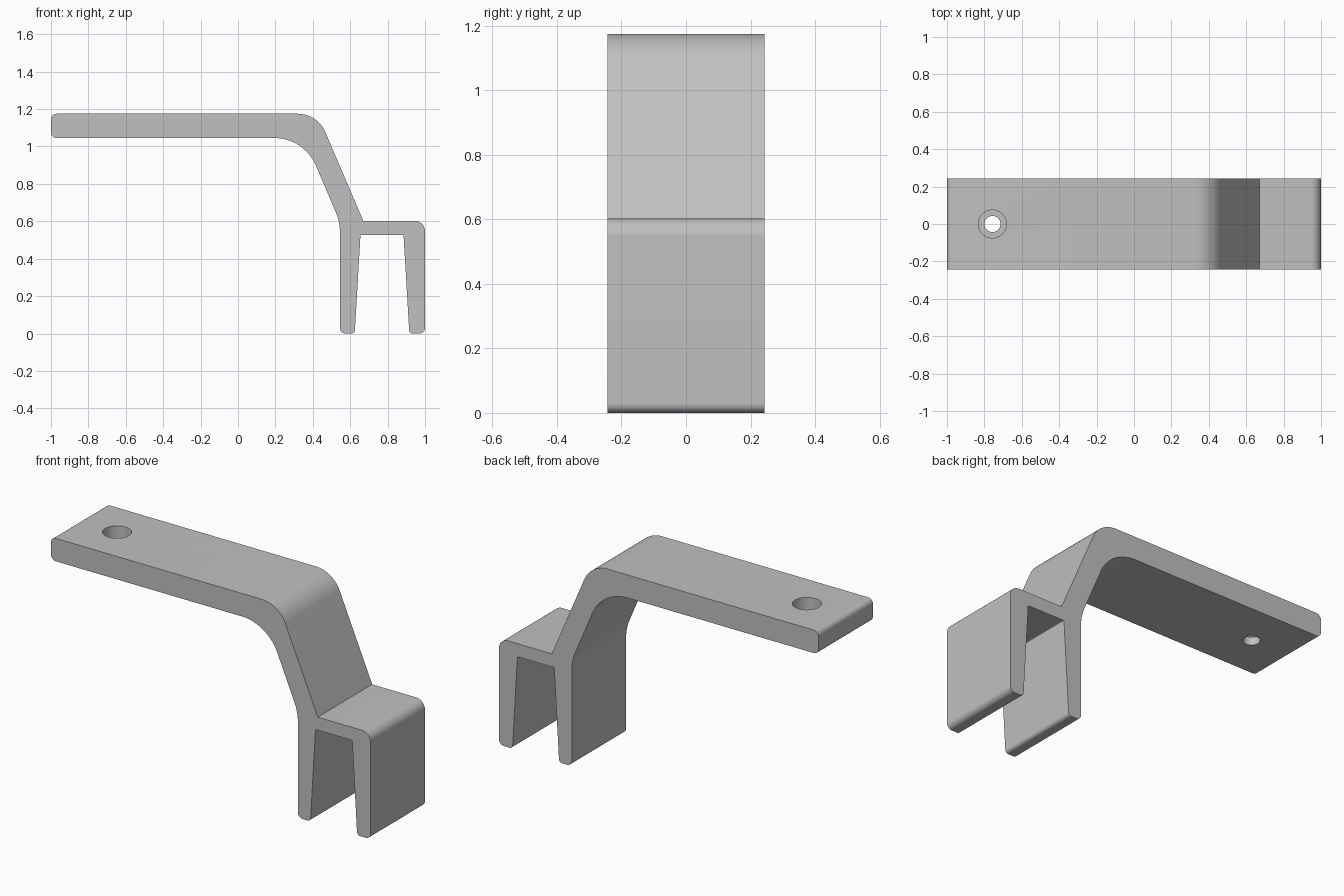
import bpy
import bmesh
import math
from mathutils import Vector

cube = bpy.data.objects.get("Cube")
if cube:
    bpy.data.objects.remove(cube, do_unlink=True)

HALF_WIDTH = 0.243

grey = bpy.data.materials.new("plain grey")
grey.use_nodes = True
colour = (0.53, 0.53, 0.53, 1)
grey.diffuse_color = colour
grey.node_tree.nodes["Principled BSDF"].inputs["Base Color"].default_value = colour


def make_object(name, bm):
    bmesh.ops.recalc_face_normals(bm, faces=bm.faces)
    mesh = bpy.data.meshes.new(name)
    bm.to_mesh(mesh)
    bm.free()
    mesh.materials.append(grey)
    obj = bpy.data.objects.new(name, mesh)
    bpy.context.collection.objects.link(obj)
    return obj


def rounded(corners):
    """Replace each corner (x, z, radius) by an arc tangent to its two sides."""
    points = []
    for i, (x, z, radius) in enumerate(corners):
        here = Vector((x, z))
        if radius == 0:
            points.append(here)
            continue
        to_prev = (Vector(corners[i - 1][:2]) - here).normalized()
        to_next = (Vector(corners[(i + 1) % len(corners)][:2]) - here).normalized()
        half = to_prev.angle(to_next) / 2
        centre = here + (to_prev + to_next).normalized() * radius / math.sin(half)
        start = here + to_prev * radius / math.tan(half) - centre
        end = here + to_next * radius / math.tan(half) - centre
        sweep = math.pi - 2 * half
        steps = max(6, round(sweep / math.radians(5)))
        for k in range(steps + 1):
            t = k / steps
            points.append(centre + (start * math.sin((1 - t) * sweep)
                                    + end * math.sin(t * sweep)) / math.sin(sweep))
    return points


# Bracket side profile: arm, sloping neck and two-legged clip
profile = rounded([
    (-1, 1.045, 0.03), (0.354, 1.045, 0.24), (0.545, 0.596, 0.27),
    (0.545, 0, 0.03), (0.624, 0, 0.02), (0.655, 0.528, 0.005),
    (0.885, 0.528, 0.005), (0.916, 0, 0.02), (1, 0, 0.03),
    (1, 0.602, 0.055), (0.67, 0.602, 0), (0.425, 1.175, 0.16),
    (-1, 1.175, 0.03),
])
bm = bmesh.new()
side = bm.faces.new([bm.verts.new((p.x, -HALF_WIDTH, p.y)) for p in profile])
extruded = bmesh.ops.extrude_face_region(bm, geom=[side])["geom"]
bmesh.ops.translate(bm, vec=(0, 2 * HALF_WIDTH, 0),
                    verts=[v for v in extruded if isinstance(v, bmesh.types.BMVert)])
bracket = make_object("bracket", bm)


# Stepped screw hole: wide recess above a narrow through hole
def cut_hole(radius, bottom, top):
    bm = bmesh.new()
    bmesh.ops.create_cone(bm, cap_ends=True, segments=48, radius1=radius,
                          radius2=radius, depth=top - bottom)
    bmesh.ops.translate(bm, vec=(-0.757, 0, (top + bottom) / 2), verts=bm.verts)
    cutter = make_object("hole_cutter", bm)
    cutter.hide_render = True
    modifier = bracket.modifiers.new("hole", 'BOOLEAN')
    modifier.operation = 'DIFFERENCE'
    modifier.solver = 'EXACT'
    modifier.object = cutter
    bpy.ops.object.modifier_apply(modifier=modifier.name)
    bpy.data.objects.remove(cutter, do_unlink=True)


bpy.ops.object.select_all(action='DESELECT')
bracket.select_set(True)
bpy.context.view_layer.objects.active = bracket
cut_hole(0.075, 1.09, 1.3)
cut_hole(0.043, 0.95, 1.2)
bpy.ops.object.shade_smooth_by_angle(angle=math.radians(20))
